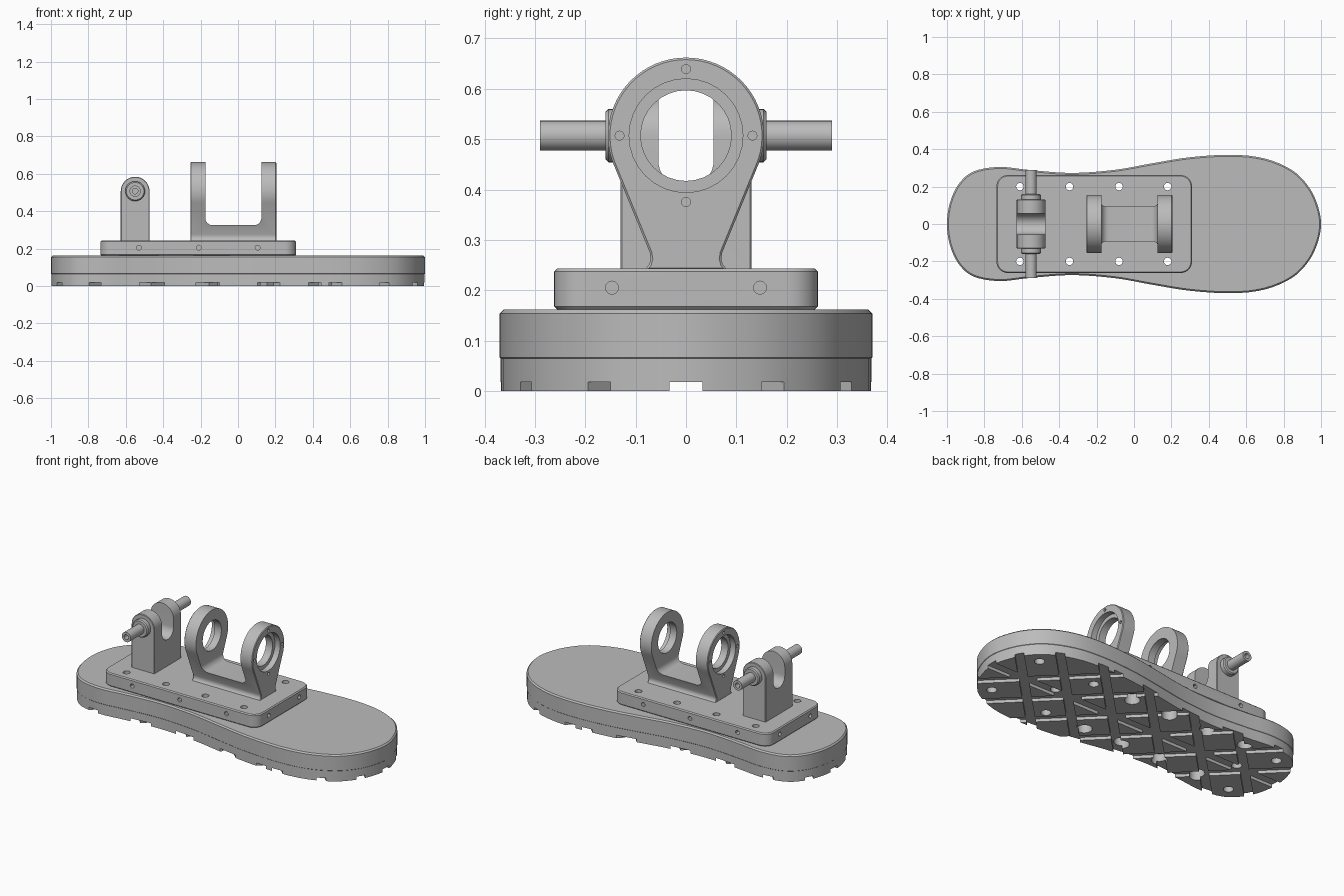
import bpy, bmesh, math
from math import sin, cos, pi, radians
from mathutils import Vector

if "Cube" in bpy.data.objects:
    bpy.data.objects.remove(bpy.data.objects["Cube"])

grey = bpy.data.materials.new("machined_grey")
grey.use_nodes = True
COLOUR = (0.5, 0.5, 0.5, 1)
grey.diffuse_color = COLOUR
grey.node_tree.nodes["Principled BSDF"].inputs["Base Color"].default_value = COLOUR
parts = []


def arc(u, v, r, start, end, n):
    """Points along an arc, angles in degrees."""
    angles = [radians(start + (end - start) * i / n) for i in range(n + 1)]
    return [(u + r * cos(a), v + r * sin(a)) for a in angles]


def circle(u, v, r, n=32):
    return arc(u, v, r, 0, 360, n)[:-1]


def rounded_rect(u0, u1, v0, v1, r):
    return (arc(u1 - r, v1 - r, r, 0, 90, 8) + arc(u0 + r, v1 - r, r, 90, 180, 8)
            + arc(u0 + r, v0 + r, r, 180, 270, 8) + arc(u1 - r, v0 + r, r, 270, 360, 8))


def prism(name, pts, axis, lo, hi, chamfer_lo=0, chamfer_hi=0):
    """Extrude a 2D profile along an axis, with chamfered ends."""
    place = {"x": lambda u, v, w: (w, u, v),
             "y": lambda u, v, w: (u, w, v),
             "z": lambda u, v, w: (u, v, w)}[axis]
    k = "xyz".index(axis)
    bm = bmesh.new()
    bottom = [bm.verts.new(place(u, v, lo)) for u, v in pts]
    top = [bm.verts.new(place(u, v, hi)) for u, v in pts]
    bm.faces.new(bottom)
    bm.faces.new(top)
    for i in range(len(pts)):
        j = (i + 1) % len(pts)
        bm.faces.new((bottom[i], bottom[j], top[j], top[i]))
    bmesh.ops.recalc_face_normals(bm, faces=bm.faces)
    for level, size in ((lo, chamfer_lo), (hi, chamfer_hi)):
        if size:
            rim = [e for e in bm.edges if all(abs(v.co[k] - level) < 1e-5 for v in e.verts)]
            bmesh.ops.bevel(bm, geom=rim, offset=size, segments=1, affect="EDGES")
    mesh = bpy.data.meshes.new(name)
    bm.to_mesh(mesh)
    bm.free()
    mesh.materials.append(grey)
    ob = bpy.data.objects.new(name, mesh)
    bpy.context.collection.objects.link(ob)
    return ob


def finish(ob, cutters=()):
    """Subtract the cutters, bake the result and remove the helpers."""
    for c in cutters:
        c.hide_render = True
        m = ob.modifiers.new("cut", "BOOLEAN")
        m.operation, m.solver, m.object = "DIFFERENCE", "EXACT", c
    if cutters:
        bpy.context.view_layer.update()
        graph = bpy.context.evaluated_depsgraph_get()
        baked = bpy.data.meshes.new_from_object(ob.evaluated_get(graph))
        ob.modifiers.clear()
        ob.data = baked
        for c in cutters:
            bpy.data.objects.remove(c)
    parts.append(ob)
    return ob


def hole(axis, u, v, r, lo, hi, n=20):
    return prism("hole_cutter", circle(u, v, r, n), axis, lo, hi)


def spline(points, steps=4):
    """Smooth closed curve through the points."""
    p = [Vector(q) for q in points]
    out = []
    for i in range(len(p)):
        a, b, c, d = (p[(i + o) % len(p)] for o in (-1, 0, 1, 2))
        for s in range(steps):
            t = s / steps
            out.append(tuple(0.5 * (2 * b + (c - a) * t + (2 * a - 5 * b + 4 * c - d) * t ** 2
                                    + (3 * b - a - 3 * c + d) * t ** 3)))
    return out


# Foot-shaped outline, mirrored across the long axis
half = [(-0.985, 0.11), (-0.94, 0.21), (-0.86, 0.28), (-0.72, 0.305), (-0.55, 0.288),
        (-0.33, 0.273), (-0.1, 0.29), (0.1, 0.325), (0.3, 0.357), (0.52, 0.37),
        (0.7, 0.35), (0.85, 0.285), (0.94, 0.19), (0.985, 0.09)]
outline = spline([(-1, 0)] + half + [(1, 0)] + [(x, -y) for x, y in reversed(half)])

screws = [(x, y) for x in (-0.61, -0.345, -0.08, 0.18) for y in (-0.2, 0.2)]
anchors = [(x, y) for x in (-0.83, 0.45, 0.83) for y in (-0.2, 0.2)] + [(-0.72, 0), (0.55, 0)]

# Outsole with a diamond tread, counterbored screw holes and blind anchor holes
GROOVE, DEPTH = 0.025, 0.018
cutters = [prism("groove_cutter", [(-2, -0.033), (2, -0.033), (2, 0.033), (-2, 0.033)],
                 "z", -0.1, DEPTH)]
for i in range(6):
    c = -0.775 + 0.31 * i
    for side in (-1, 1):
        d = Vector((1, side)).normalized()
        n = Vector((-d.y, d.x)) * GROOVE
        mid = Vector((c, 0))
        corners = [mid - d - n, mid + d - n, mid + d + n, mid - d + n]
        cutters.append(prism("groove_cutter", [tuple(q) for q in corners], "z", -0.1, DEPTH))
cutters += [hole("z", x, y, 0.042, -0.1, 0.1) for x, y in screws]
cutters += [hole("z", x, y, 0.028, -0.1, 0.045) for x, y in anchors]
finish(prism("outsole", [(x * 0.998, y * 0.995) for x, y in outline], "z", 0, 0.064), cutters)

# Midsole
finish(prism("midsole", outline, "z", 0.064, 0.162, 0.002, 0.008),
       [hole("z", x, y, 0.02, 0, 0.3) for x, y in screws])

# Mounting plate with screw holes through it and tapped holes around its rim
cutters = [hole("z", x, y, 0.02, 0.1, 0.4) for x, y in screws]
for x in (-0.53, -0.21, 0.105):
    cutters += [hole("y", x, 0.205, 0.013, lo, lo + 0.1, 12) for lo in (-0.31, 0.21)]
for y in (-0.147, 0.147):
    cutters += [hole("x", y, 0.205, 0.013, lo, lo + 0.1, 12) for lo in (-0.785, 0.26)]
finish(prism("mounting_plate", rounded_rect(-0.735, 0.31, -0.262, 0.262, 0.06),
             "z", 0.162, 0.243, 0.006, 0.006), cutters)

# Ankle fork: ring profile on a tapered foot, hollowed into two cheeks
AXLE_Z, RING = 0.507, 0.155
foot = [(0.141, 0.443), (0.072, 0.275), (0.07, 0.262), (0.073, 0.251), (0.083, 0.24)]
profile = ([(-y, z) for y, z in reversed(foot[1:])][::1] + [(-0.141, 0.443)]
           + arc(0, AXLE_Z, RING, 204.4, -24.4, 40)[1:-1] + foot)
LEFT, RIGHT = -0.255, 0.205
saddle = (arc(-0.135, 0.365, 0.04, 180, 270, 8) + arc(0.085, 0.365, 0.04, 270, 360, 8)
          + [(0.125, 0.9), (-0.175, 0.9)])
cutters = [prism("saddle_cutter", saddle, "y", -0.4, 0.4),
           hole("x", 0, AXLE_Z, 0.09, -0.4, 0.4, 32),
           hole("x", 0, AXLE_Z, 0.113, LEFT - 0.1, LEFT + 0.035, 32),
           hole("x", 0, AXLE_Z, 0.113, RIGHT - 0.035, RIGHT + 0.1, 32)]
for k in range(4):
    y, z = 0.132 * cos(k * pi / 2), AXLE_Z + 0.132 * sin(k * pi / 2)
    cutters += [hole("x", y, z, 0.009, LEFT - 0.05, LEFT + 0.03, 12),
                hole("x", y, z, 0.009, RIGHT - 0.03, RIGHT + 0.05, 12)]
finish(prism("ankle_fork", profile, "x", LEFT, RIGHT, 0.004, 0.004), cutters)

# Rear post with rounded top and a round-bottomed slot
POST_X = -0.55
post = [(POST_X - 0.077, 0.24), (POST_X + 0.077, 0.24)] + arc(POST_X, AXLE_Z, 0.077, 0, 180, 24)
slot = arc(0, 0.458, 0.055, 180, 360, 20) + [(0.055, 0.8), (-0.055, 0.8)]
finish(prism("rear_post", post, "y", -0.13, 0.13, 0.003, 0.003),
       [prism("slot_cutter", slot, "x", -0.8, -0.3)])

# Boss and hollow-ended pin on each side of the post
for side, label in ((1, "back"), (-1, "front")):
    def span(a, b):
        return sorted((side * a, side * b))
    chamfers = (0, 0.006) if side > 0 else (0.006, 0)
    finish(prism(label + "_boss", circle(POST_X, AXLE_Z, 0.053), "y", *span(0.125, 0.16), *chamfers))
    finish(prism(label + "_pin", circle(POST_X, AXLE_Z, 0.03, 24), "y", *span(0.15, 0.29)),
           [hole("y", POST_X, AXLE_Z, 0.015, *span(0.24, 0.4), 16)])

# Smooth the round walls and keep the machined edges crisp
bpy.ops.object.select_all(action="DESELECT")
for ob in parts:
    ob.select_set(True)
bpy.context.view_layer.objects.active = parts[0]
bpy.ops.object.shade_smooth_by_angle(angle=radians(30))
